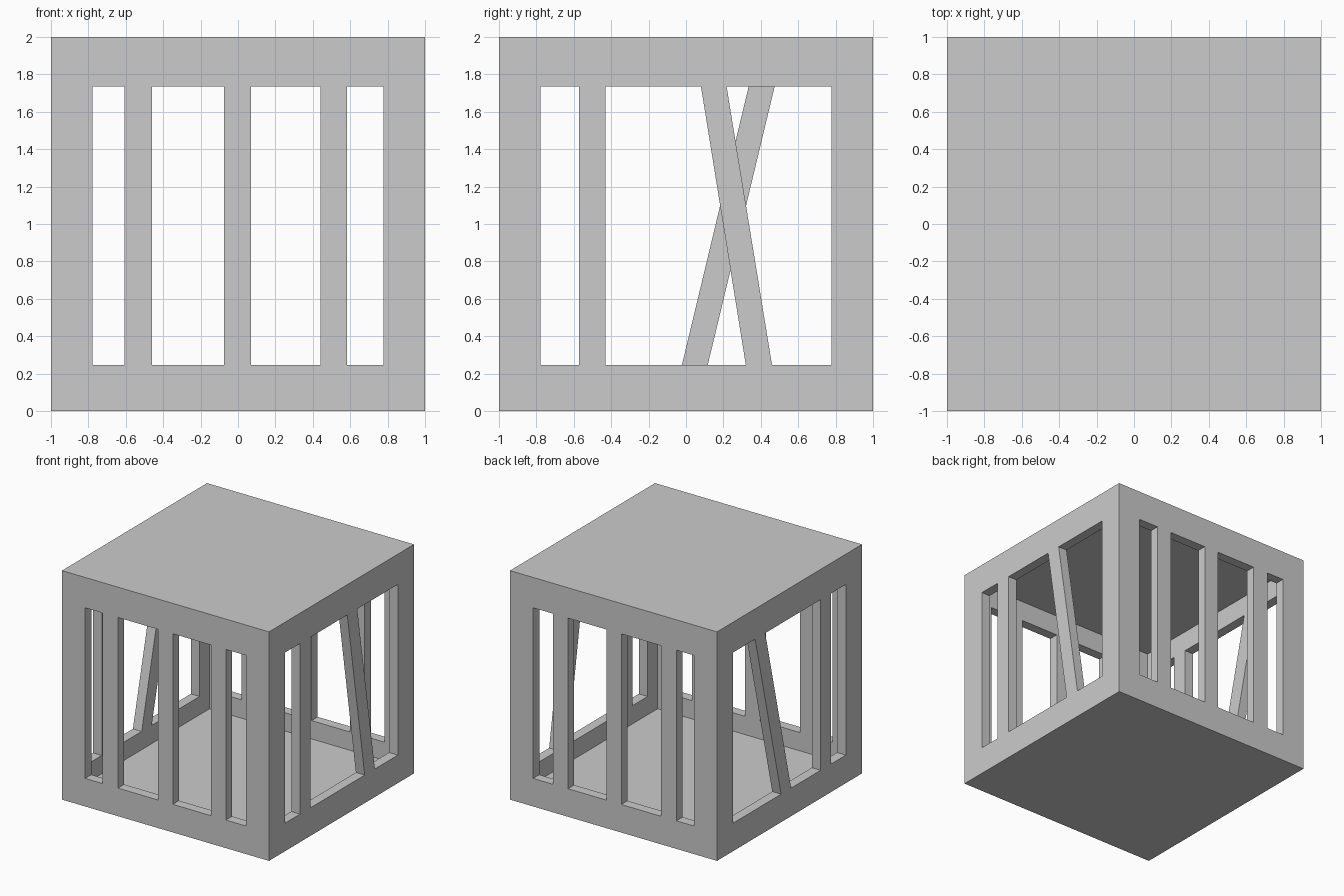
import bpy, bmesh

if "Cube" in bpy.data.objects:
    bpy.data.objects.remove(bpy.data.objects["Cube"])

T = 0.085               # wall, floor and roof thickness
Z0, Z1 = 0.245, 1.735   # window sill and lintel heights
E = 0.777               # half width of each framed opening


def prisms(name, profiles, axis, a, b):
    """Extrude closed (u, z) profiles from a to b along the x or y axis."""
    bm = bmesh.new()
    for prof in profiles:
        place = (lambda u, z, d: (d, u, z)) if axis == 'x' else (lambda u, z, d: (u, d, z))
        face = bm.faces.new([bm.verts.new(place(u, z, a)) for u, z in prof])
        new = bmesh.ops.extrude_face_region(bm, geom=[face])['geom']
        shift = (b - a, 0, 0) if axis == 'x' else (0, b - a, 0)
        bmesh.ops.translate(bm, vec=shift,
                            verts=[v for v in new if isinstance(v, bmesh.types.BMVert)])
    bmesh.ops.recalc_face_normals(bm, faces=bm.faces)
    me = bpy.data.meshes.new(name)
    bm.to_mesh(me)
    bm.free()
    ob = bpy.data.objects.new(name, me)
    bpy.context.collection.objects.link(ob)
    return ob


def rect(u0, u1, z0, z1):
    return [(u0, z0), (u1, z0), (u1, z1), (u0, z1)]


def gaps(bars):
    """Window profiles left between bars given as (bottom u0, u1, top u0, u1)."""
    edges = [(-E, -E)]
    for b0, b1, t0, t1 in bars:
        edges += [(b0, t0), (b1, t1)]
    edges.append((E, E))
    return [[(l[0], Z0), (r[0], Z0), (r[1], Z1), (l[1], Z1)]
            for l, r in zip(edges[::2], edges[1::2])]


def cut(target, cutter):
    cutter.hide_render = True
    mod = target.modifiers.new('cut', 'BOOLEAN')
    mod.operation = 'DIFFERENCE'
    mod.solver = 'EXACT'
    mod.object = cutter
    bpy.context.view_layer.objects.active = target
    bpy.ops.object.modifier_apply(modifier=mod.name)
    bpy.data.objects.remove(cutter)


# Solid crate block, then the hollow inside
crate = prisms('barred_crate', [rect(-1, 1, 0, 2)], 'y', -1, 1)
cut(crate, prisms('cavity', [rect(-1 + T, 1 - T, T, 2 - T)], 'y', -1 + T, 1 - T))

# Front and back windows: three upright bars
upright = [(u0, u1, u0, u1) for u0, u1 in ((-0.608, -0.46), (-0.075, 0.07), (0.44, 0.583))]
cut(crate, prisms('front_back_windows', gaps(upright), 'y', -1.1, 1.1))

# Side windows: one upright bar and one leaning bar each
post = (-0.572, -0.43, -0.572, -0.43)
cut(crate, prisms('right_windows', gaps([post, (0.32, 0.46, 0.08, 0.217)]), 'x', 0.5, 1.1))
cut(crate, prisms('left_windows', gaps([post, (-0.022, 0.116, 0.335, 0.474)]), 'x', -1.1, -0.5))
